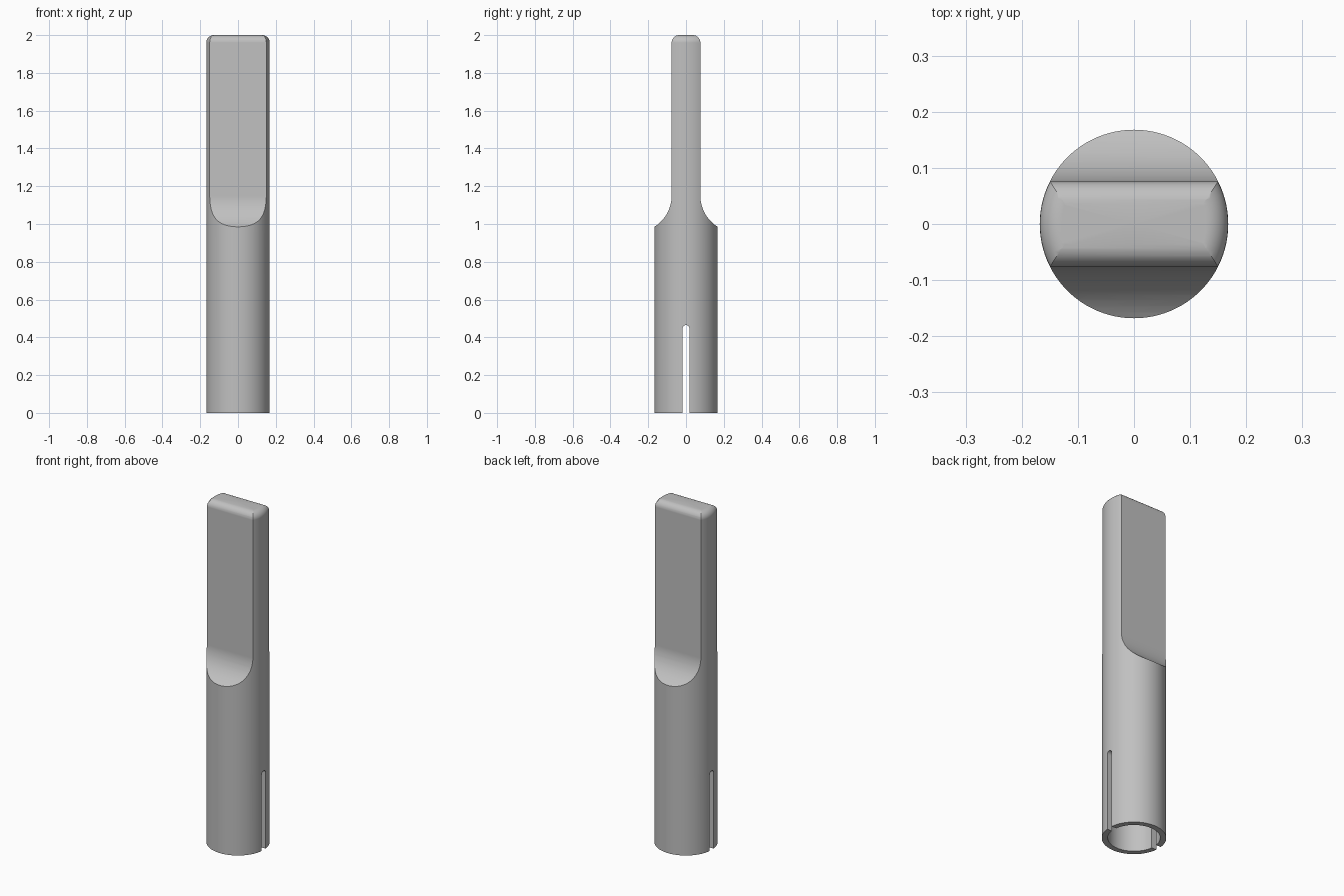
import bpy, bmesh
from math import sin, cos, pi, radians

cube = bpy.data.objects.get("Cube")
if cube:
    bpy.data.objects.remove(cube)

RADIUS, BORE, HEIGHT = 0.168, 0.137, 2.0
BORE_TOP = 0.6
HALF_BLADE, ROUND = 0.076, 0.04
SCOOP, SCOOP_Z = 0.194, 1.15
SLOT, SLOT_TOP = 0.018, 0.465

grey = bpy.data.materials.new("plain grey")
grey.use_nodes = True
colour = (0.53, 0.53, 0.53, 1)
grey.diffuse_color = colour
grey.node_tree.nodes["Principled BSDF"].inputs["Base Color"].default_value = colour


def arc(cu, cv, r, start, end, steps):
    angles = [radians(start + (end - start) * i / steps) for i in range(steps + 1)]
    return [(cu + r * cos(a), cv + r * sin(a)) for a in angles]


def make_object(name, bm):
    bmesh.ops.recalc_face_normals(bm, faces=bm.faces)
    mesh = bpy.data.meshes.new(name)
    bm.to_mesh(mesh)
    bm.free()
    mesh.materials.append(grey)
    obj = bpy.data.objects.new(name, mesh)
    bpy.context.collection.objects.link(obj)
    return obj


def lathe(name, profile, steps):
    bm = bmesh.new()
    verts = [bm.verts.new((r, 0, z)) for r, z in profile]
    edges = [bm.edges.new(pair) for pair in zip(verts, verts[1:])]
    bmesh.ops.spin(bm, geom=verts + edges, cent=(0, 0, 0), axis=(0, 0, 1),
                   angle=2 * pi, steps=steps, use_merge=True)
    bmesh.ops.remove_doubles(bm, verts=bm.verts, dist=1e-5)
    return make_object(name, bm)


def extrude_x(name, outline, half):
    bm = bmesh.new()
    face = bm.faces.new([bm.verts.new((-half, y, z)) for y, z in outline])
    moved = bmesh.ops.extrude_face_region(bm, geom=[face])["geom"]
    bmesh.ops.translate(bm, vec=(2 * half, 0, 0),
                        verts=[v for v in moved if isinstance(v, bmesh.types.BMVert)])
    obj = make_object(name, bm)
    obj.hide_render = True
    return obj


def cut(obj, tool, operation):
    mod = obj.modifiers.new(tool.name, 'BOOLEAN')
    mod.object, mod.operation, mod.solver = tool, operation, 'EXACT'
    bpy.context.view_layer.objects.active = obj
    bpy.ops.object.modifier_apply(modifier=mod.name)
    bpy.data.objects.remove(tool)


# Round body with a rounded top rim and an open socket below
rim = arc(RADIUS - ROUND, HEIGHT - ROUND, ROUND, 0, 90, 8)
body = lathe("slotted_socket_blade",
             [(0, BORE_TOP), (BORE, BORE_TOP), (BORE, 0), (RADIUS, 0)] + rim + [(0, HEIGHT)], 96)

# Side outline: wide body, concave scoops, thin blade with a rounded tip
half = [(0.25, -0.1)]
half += arc(HALF_BLADE + SCOOP, SCOOP_Z, SCOOP, 264, 180, 20)
half += arc(HALF_BLADE - ROUND, HEIGHT - ROUND, ROUND, 0, 90, 8)
outline = half + [(-y, z) for y, z in reversed(half)]
cut(body, extrude_x("blade_outline", outline, 0.3), 'INTERSECT')

# Round-ended slot across the socket
slot = [(-SLOT, -0.1), (SLOT, -0.1)] + arc(0, SLOT_TOP - SLOT, SLOT, 0, 180, 12)
cut(body, extrude_x("slot_cutter", slot, 0.3), 'DIFFERENCE')

# Smooth curves with crisp edges
bpy.ops.object.select_all(action='DESELECT')
body.select_set(True)
bpy.context.view_layer.objects.active = body
bpy.ops.object.shade_smooth_by_angle(angle=radians(25))
weighted = body.modifiers.new("even_shading", 'WEIGHTED_NORMAL')
weighted.keep_sharp = True
